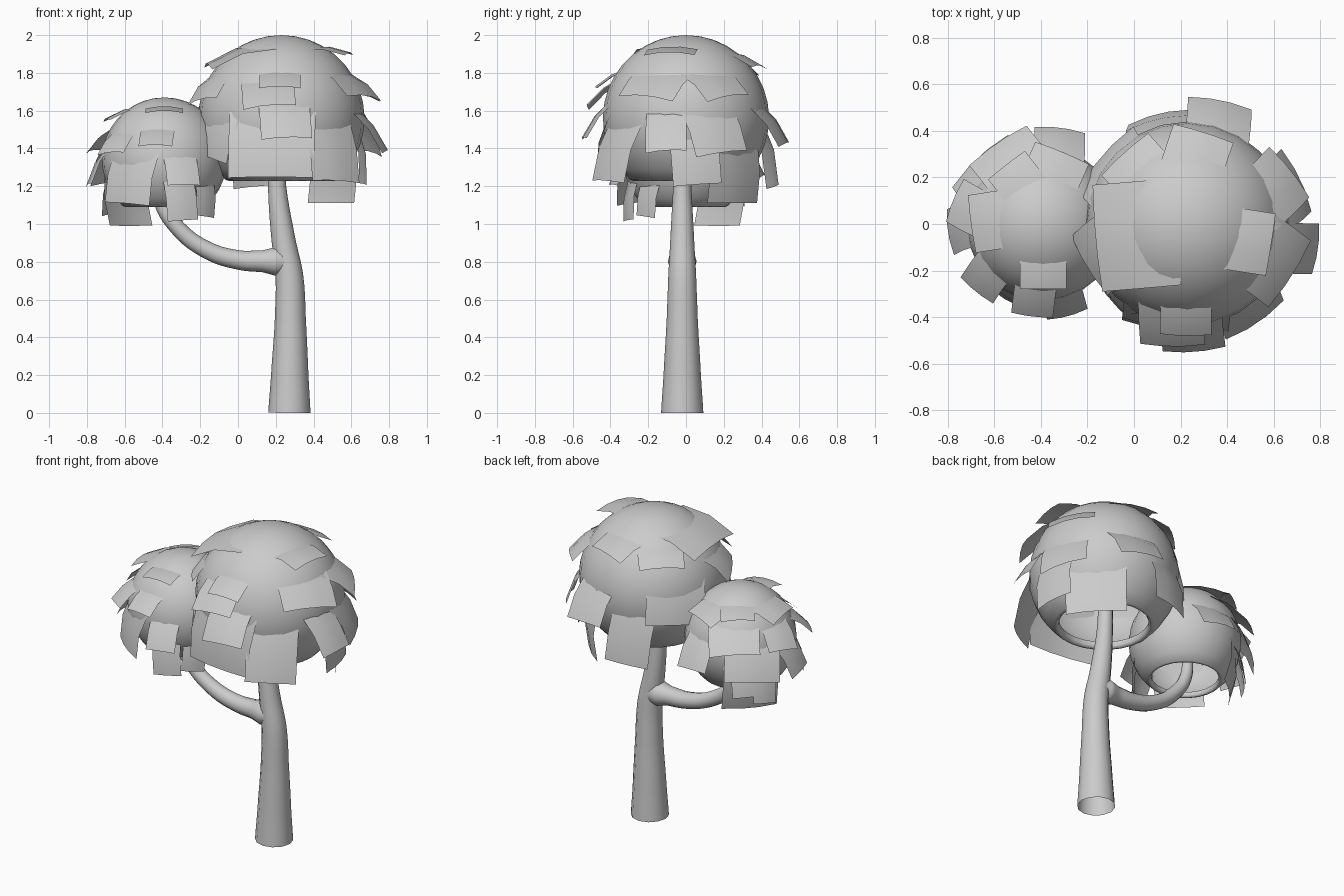
import bpy
import bmesh
from math import radians, cos, sin, atan2, pi
from mathutils import Matrix, Vector

cube = bpy.data.objects.get("Cube")
if cube:
    bpy.data.objects.remove(cube, do_unlink=True)

# The one plain colour
grey = bpy.data.materials.new("light grey")
grey.use_nodes = True
tone = (0.6, 0.6, 0.6, 1.0)
grey.diffuse_color = tone
grey.node_tree.nodes["Principled BSDF"].inputs["Base Color"].default_value = tone

UP = Vector((0, 0, 1))


def finish(name, bm):
    """Turn a bmesh into a smooth named object with the shared material."""
    mesh = bpy.data.meshes.new(name)
    bm.to_mesh(mesh)
    bm.free()
    mesh.materials.append(grey)
    for poly in mesh.polygons:
        poly.use_smooth = True
    obj = bpy.data.objects.new(name, mesh)
    bpy.context.collection.objects.link(obj)


def limb(name, path):
    """Tapered open tube through (x, z, radius) points."""
    curve = bpy.data.curves.new(name, "CURVE")
    curve.dimensions = "3D"
    curve.bevel_depth = 1.0
    curve.bevel_resolution = 4
    curve.resolution_u = 5
    spline = curve.splines.new("BEZIER")
    spline.bezier_points.add(len(path) - 1)
    for point, (x, z, radius) in zip(spline.bezier_points, path):
        point.co = (x, -0.02, z)
        point.radius = radius
        point.handle_left_type = point.handle_right_type = "AUTO"
    curve.materials.append(grey)
    obj = bpy.data.objects.new(name, curve)
    bpy.context.collection.objects.link(obj)
    bpy.ops.object.select_all(action="DESELECT")
    obj.select_set(True)
    bpy.context.view_layer.objects.active = obj
    bpy.ops.object.convert(target="MESH")
    bpy.ops.object.shade_smooth()


def dome(name, centre, radius, sides=24, rings=14):
    """Hollow ball with its underside open and a lip curled inwards."""
    angles = [radians(138) * i / rings for i in range(1, rings + 1)]
    profile = [(sin(a), cos(a)) for a in angles]
    profile += [(0.63, -0.755), (0.6, -0.72), (0.6, -0.66)]
    bm = bmesh.new()
    loops = []
    for r, h in profile:
        ring = []
        for k in range(sides):
            turn = 2 * pi * k / sides
            ring.append(bm.verts.new(centre + radius * Vector((r * cos(turn), r * sin(turn), h))))
        loops.append(ring)
    pole = bm.verts.new(centre + radius * UP)
    for k in range(sides):
        n = (k + 1) % sides
        bm.faces.new((pole, loops[0][k], loops[0][n]))
        for high, low in zip(loops, loops[1:]):
            bm.faces.new((high[k], low[k], low[n], high[n]))
    finish(name, bm)


def leaf(bm, centre, radius, turn, z, reach, width, length, roll):
    """Nearly flat sheet rooted in the ball, its free edge lifted off the surface."""
    a = radians(turn)
    out = Vector((cos(a), sin(a), 0))
    side = Vector((-sin(a), cos(a), 0))
    root_angle = atan2(z - centre.z, reach) + length / radius
    tip = centre + out * reach + UP * (z - centre.z)
    root = centre + (out * cos(root_angle) + UP * sin(root_angle)) * radius * 0.91
    normal = side.cross(root - tip).normalized()
    spin = Matrix.Rotation(radians(roll), 3, normal)
    grid = []
    for t in (0, 0.5, 1):
        bulge = normal * (length * 0.35 * t * (1 - t))
        row = []
        for s in (-1, -0.33, 0.33, 1):
            offset = (root - tip) * (1 - t) + bulge + side * s * width / 2
            offset -= normal * s * s * width * 0.06
            row.append(bm.verts.new(tip + spin @ offset))
        grid.append(row)
    for high, low in zip(grid, grid[1:]):
        for j in range(len(high) - 1):
            bm.faces.new((high[j], low[j], low[j + 1], high[j + 1]))


def foliage(name, centre, radius, leaves):
    bm = bmesh.new()
    for spec in leaves:
        leaf(bm, centre, radius, *spec)
    finish(name, bm)


# Trunk and side branch, which flares where it joins
limb("trunk", [(0.272, 0, 0.112), (0.274, 0.2, 0.099), (0.277, 0.5, 0.082),
               (0.272, 0.72, 0.074), (0.24, 0.92, 0.063), (0.207, 1.2, 0.048),
               (0.2, 1.5, 0.04)])
limb("branch", [(0.25, 0.8, 0.066), (0.2, 0.802, 0.076), (0.13, 0.803, 0.058),
                (0.0, 0.81, 0.051), (-0.17, 0.865, 0.046), (-0.32, 0.98, 0.042),
                (-0.41, 1.12, 0.037), (-0.43, 1.28, 0.03)])

# Main crown: each leaf is heading, tip height, tip reach, width, length, roll
big = Vector((0.23, 0, 1.56))
dome("main_crown", big, 0.44)
foliage("main_top_leaves", big, 0.44, [
    (-14, 1.91, 0.37, 0.27, 0.2, 5),
    (189, 1.85, 0.4, 0.46, 0.35, -4),
    (80, 1.84, 0.4, 0.27, 0.22, -8),
    (132, 1.8, 0.41, 0.27, 0.2, 0),
    (-91, 1.73, 0.48, 0.22, 0.17, 0),
])
foliage("main_middle_leaves", big, 0.44, [
    (-97, 1.63, 0.53, 0.28, 0.2, 8),
    (-26, 1.68, 0.5, 0.34, 0.22, -8),
    (27, 1.68, 0.5, 0.28, 0.22, 14),
    (141, 1.45, 0.47, 0.36, 0.32, -5),
    (203, 1.66, 0.47, 0.3, 0.24, 12),
    (-87, 1.46, 0.55, 0.27, 0.2, 2),
])
foliage("main_skirt_leaves", big, 0.44, [
    (-97, 1.25, 0.47, 0.46, 0.3, 0),
    (-55, 1.23, 0.52, 0.3, 0.26, -3),
    (-11, 1.39, 0.57, 0.22, 0.2, 5),
    (8, 1.21, 0.45, 0.26, 0.25, 4),
    (22, 1.38, 0.52, 0.3, 0.22, 8),
    (43, 1.11, 0.38, 0.36, 0.25, 0),
    (75, 1.43, 0.55, 0.28, 0.2, 6),
    (105, 1.2, 0.49, 0.27, 0.28, -5),
    (215, 1.35, 0.46, 0.28, 0.25, -12),
])

# Small crown on the branch
small = Vector((-0.39, 0, 1.34))
dome("small_crown", small, 0.33)
foliage("small_top_leaves", small, 0.33, [
    (-90, 1.6, 0.28, 0.2, 0.15, 0),
    (180, 1.56, 0.31, 0.25, 0.2, 8),
    (75, 1.55, 0.32, 0.25, 0.2, -8),
    (122, 1.58, 0.3, 0.2, 0.17, 6),
])
foliage("small_middle_leaves", small, 0.33, [
    (-97, 1.42, 0.4, 0.18, 0.15, 0),
    (225, 1.38, 0.41, 0.18, 0.16, 8),
    (165, 1.39, 0.4, 0.2, 0.19, -10),
    (120, 1.4, 0.4, 0.3, 0.2, 6),
    (-20, 1.35, 0.32, 0.2, 0.18, 10),
])
foliage("small_skirt_leaves", small, 0.33, [
    (235, 1.11, 0.36, 0.29, 0.25, -4),
    (-75, 1.21, 0.41, 0.18, 0.16, 0),
    (-72, 1.02, 0.33, 0.17, 0.17, 4),
    (-45, 1.04, 0.31, 0.14, 0.15, -6),
    (185, 1.21, 0.41, 0.2, 0.2, 8),
    (135, 1.22, 0.4, 0.33, 0.22, -4),
    (137, 0.99, 0.26, 0.33, 0.26, 0),
    (129, 1.1, 0.35, 0.14, 0.14, 4),
    (149, 1.05, 0.35, 0.14, 0.16, -6),
    (80, 1.26, 0.42, 0.22, 0.2, 5),
])
